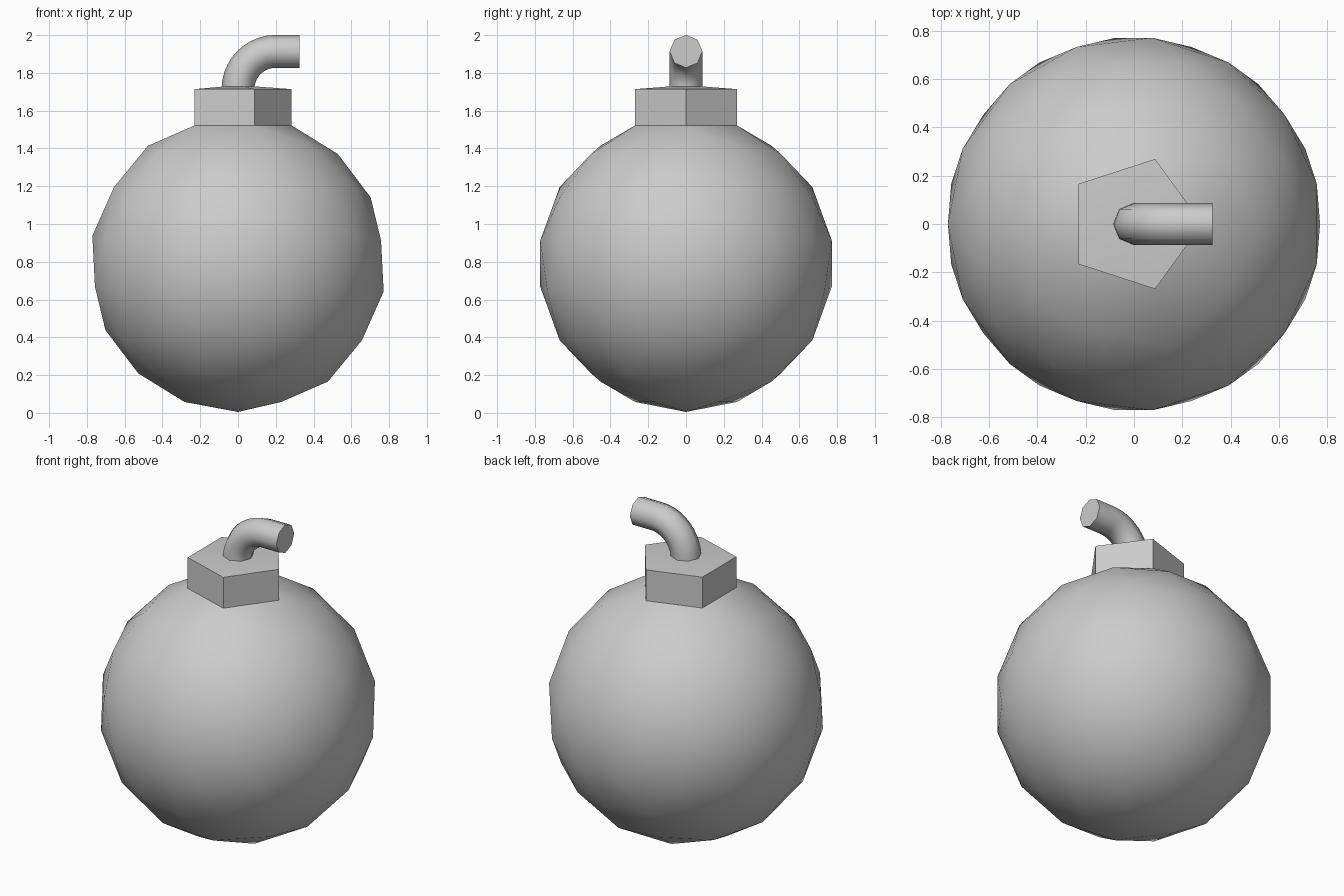
import bpy, bmesh
from math import pi, sin, cos, radians
from mathutils import Vector

if "Cube" in bpy.data.objects:
    bpy.data.objects.remove(bpy.data.objects["Cube"])

R, CZ = 0.785, 0.79          # ball radius and centre height
NECK_TOP, DOME_TOP = 1.714, 1.735


def finish(name, bm, angle):
    bmesh.ops.recalc_face_normals(bm, faces=bm.faces[:])
    me = bpy.data.meshes.new(name)
    bm.to_mesh(me)
    bm.free()
    ob = bpy.data.objects.new(name, me)
    bpy.context.collection.objects.link(ob)
    bpy.ops.object.select_all(action='DESELECT')
    ob.select_set(True)
    bpy.context.view_layer.objects.active = ob
    bpy.ops.object.shade_smooth_by_angle(angle=radians(angle))
    return ob


# Ball: icosahedron with every edge cut in three, pushed onto a sphere
bm = bmesh.new()
bmesh.ops.create_icosphere(bm, subdivisions=1, radius=1.0)
corners = [v.co.normalized() for v in bm.verts]
bmesh.ops.subdivide_edges(bm, edges=bm.edges[:], cuts=2, use_grid_fill=True)
for v in bm.verts:
    d = v.co.normalized()
    c = max(corners, key=d.dot)
    if 0.3 < c.angle(d) < 0.4:               # even out the edge thirds
        side = (d - c * c.dot(d)).normalized()
        a = radians(63.435) / 3
        d = c * cos(a) + side * sin(a)
    v.co = d * R + Vector((0, 0, CZ))

# Neck: remove the top point and pull its five-sided rim upward
top = max(bm.verts, key=lambda v: v.co.z)
bmesh.ops.delete(bm, geom=[top], context='VERTS')
rim = [e for e in bm.edges if e.is_boundary]
geom = bmesh.ops.extrude_edge_only(bm, edges=rim)["geom"]
for v in geom:
    if isinstance(v, bmesh.types.BMVert):
        v.co.z = NECK_TOP

# Slightly domed neck cap
rim = [e for e in bm.edges if e.is_boundary]
apex = bm.verts.new((0, 0, DOME_TOP))
for e in rim:
    bm.faces.new((e.verts[0], e.verts[1], apex))
finish("ball_and_neck", bm, 35)

# Fuse: eight-sided tube that bends from upright to +x
SIDES, STEPS, TUBE, BEND = 8, 10, 0.087, 0.2
Z0 = 1.714
path = [(BEND - BEND * cos(t), Z0 + BEND * sin(t), t)
        for t in (pi / 2 * i / STEPS for i in range(STEPS + 1))]
path.append((0.325, Z0 + BEND, pi / 2))
bm = bmesh.new()
rings = []
for x, z, t in path:
    ring = []
    for k in range(SIDES):
        a = 2 * pi * k / SIDES
        u = TUBE * cos(a)
        ring.append(bm.verts.new((x - u * cos(t), TUBE * sin(a), z + u * sin(t))))
    rings.append(ring)
for r0, r1 in zip(rings, rings[1:]):
    for k in range(SIDES):
        j = (k + 1) % SIDES
        bm.faces.new((r0[k], r0[j], r1[j], r1[k]))
bm.faces.new(rings[0])
bm.faces.new(rings[-1])
finish("fuse", bm, 50)
